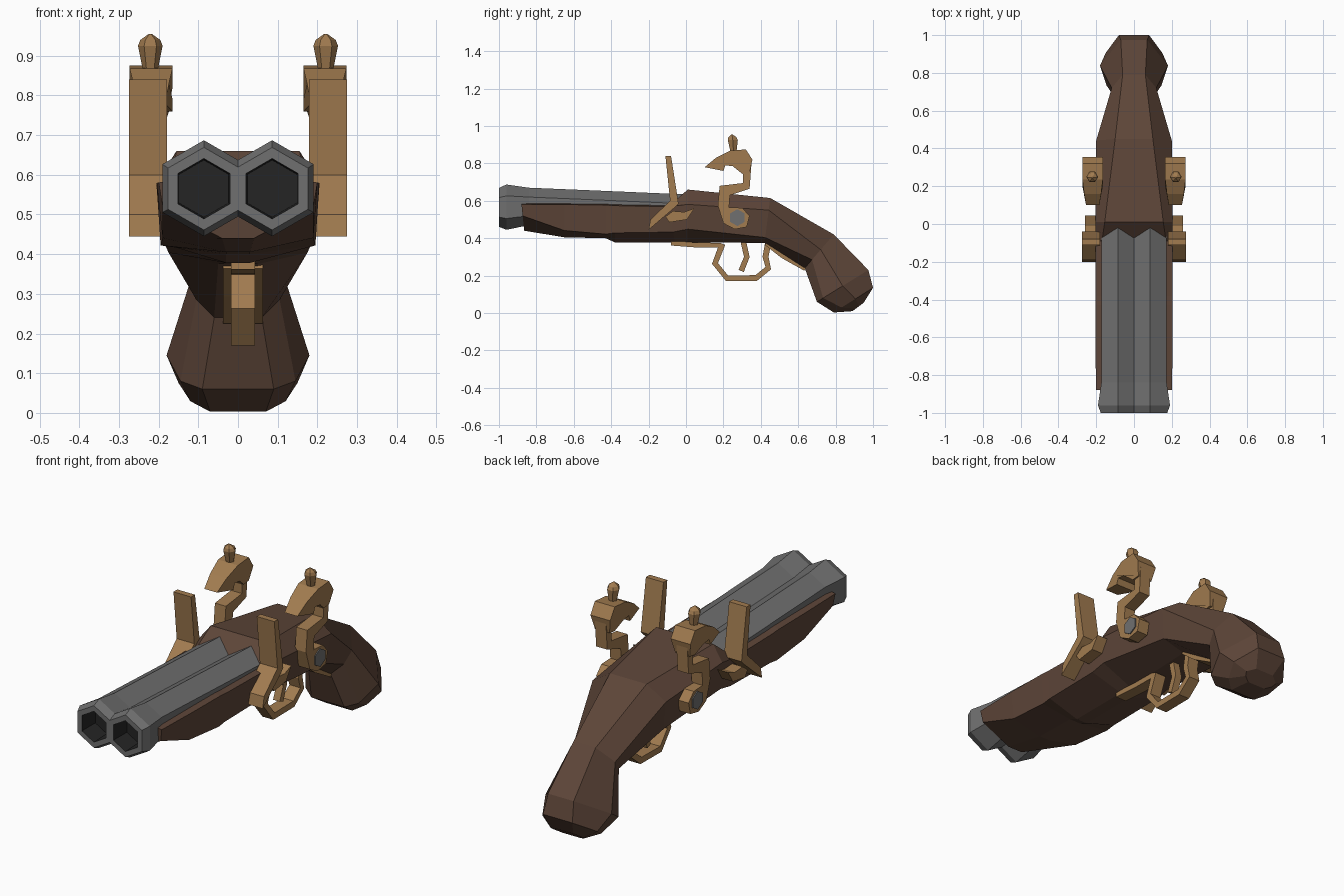
import bpy, bmesh, math
from mathutils import Vector

if "Cube" in bpy.data.objects:
    bpy.data.objects.remove(bpy.data.objects["Cube"])


def material(name, rgb):
    m = bpy.data.materials.new(name)
    m.diffuse_color = (*rgb, 1)
    m.use_nodes = True
    m.node_tree.nodes["Principled BSDF"].inputs["Base Color"].default_value = m.diffuse_color
    return m


WOOD = material("wood", (0.11, 0.06, 0.04))
BRASS = material("brass", (0.36, 0.20, 0.08))
STEEL = material("steel", (0.16, 0.16, 0.16))
DARK = material("bore_dark", (0.018, 0.018, 0.018))


def loft(name, rings, mat):
    """Join rings of points with quads and close both ends."""
    bm = bmesh.new()
    rows = [[bm.verts.new(p) for p in ring] for ring in rings]
    for a, b in zip(rows, rows[1:]):
        for i in range(len(a)):
            j = (i + 1) % len(a)
            bm.faces.new((a[i], a[j], b[j], b[i]))
    bm.faces.new(rows[0])
    bm.faces.new(rows[-1])
    bmesh.ops.recalc_face_normals(bm, faces=bm.faces)
    me = bpy.data.meshes.new(name)
    bm.to_mesh(me)
    bm.free()
    me.materials.append(mat)
    ob = bpy.data.objects.new(name, me)
    bpy.context.collection.objects.link(ob)
    return ob


def prism(name, pts, cx, hw, mat):
    """Side profile (y, z[, half width]) extruded across x."""
    half = [p[2] if len(p) > 2 else hw for p in pts]
    return loft(name, [[(cx + s * h, p[0], p[1]) for p, h in zip(pts, half)]
                       for s in (-1, 1)], mat)


def ribbon(name, path, thick, cx, hw, mat):
    """Strip of constant thickness along a (y, z) path."""
    pts = [Vector(p) for p in path]
    left, right = [], []
    for i, p in enumerate(pts):
        d = (pts[min(i + 1, len(pts) - 1)] - pts[max(i - 1, 0)]).normalized()
        n = Vector((-d.y, d.x)) * thick / 2
        left.append(p + n)
        right.append(p - n)
    rings = [[(cx - hw, *a), (cx + hw, *a), (cx + hw, *b), (cx - hw, *b)]
             for a, b in zip(left, right)]
    return loft(name, rings, mat)


def hexagon(cx, y, cz, r):
    return [(cx + r * math.sin(math.radians(60 * k)), y,
             cz + r * math.cos(math.radians(60 * k))) for k in range(6)]


# Stock: top (y, z), bottom (y, z), half widths from top to bottom, side fractions
sections = [
    (-.88, .585, -.865, .44, .17, .2, .19, .04, .03, .45),
    (-.65, .585, -.65, .405, .17, .205, .19, .03, .03, .8),
    (-.43, .583, -.43, .40, .17, .205, .195, .03, .03, .88),
    (-.38, .58, -.38, .378, .17, .205, .195, .03, .03, .75),
    (-.09, .575, -.06, .378, .17, .205, .195, .03, .03, .72),
    (.01, .66, .01, .378, .155, .205, .195, .03, .28, .75),
    (.45, .615, .42, .375, .10, .2, .175, .05, .27, .88),
    (.79, .42, .635, .24, .06, .118, .105, .06, .45, .75),
    (.975, .23, .70, .06, .07, .18, .145, .09, .5, .88),
    (1.0, .135, .79, .003, .08, .15, .12, .07, .45, .8),
    (.95, .055, .89, .01, .05, .09, .08, .05, .4, .7),
]
rings = []
for ty, tz, by, bz, t, w1, w2, b, f1, f2 in sections:
    side = [(w, ty + (by - ty) * f, tz + (bz - tz) * f)
            for w, f in ((t, 0), (w1, f1), (w2, f2), (b, 1))]
    rings.append(side + [(-x, y, z) for x, y, z in reversed(side)])
loft("stock", rings, WOOD)

for tag, s in (("left", -1), ("right", 1)):
    # Hexagonal barrel with a flared muzzle and a recessed bore
    cx = s * .086
    profile = [(-.9, .565, .072), (-1, .565, .076), (-1, .565, .104),
               (-.96, .566, .121), (-.84, .57, .1), (-.6, .56, .1),
               (.03, .533, .1)]
    barrel = loft("barrel_" + tag, [hexagon(cx, *p) for p in profile], STEEL)
    barrel.data.materials.append(DARK)
    for f in barrel.data.polygons:
        if max((barrel.data.vertices[v].co.xz - Vector((cx, .565))).length
               for v in f.vertices) < .08:
            f.material_index = 1

    # Frizzen plate with its slanted foot
    x = s * .227
    prism("frizzen_" + tag,
          [(-.11, .84), (-.08, .84), (-.04, .585), (-.065, .56),
           (-.2, .445), (-.19, .5), (-.085, .6)], x, .048, BRASS)
    # Pan below the frizzen
    prism("pan_" + tag,
          [(-.11, .515), (-.09, .485), (.005, .5), (.045, .56),
           (-.01, .54), (-.07, .545)], s * .225, .035, BRASS)
    # Curved hammer neck and round base
    prism("hammer_neck_" + tag,
          [(.17, .575), (.2, .48), (.26, .448), (.325, .46), (.34, .52),
           (.3, .562), (.23, .565), (.235, .63), (.34, .665), (.35, .8),
           (.27, .8), (.305, .74), (.305, .695), (.18, .68)],
          s * .222, .03, BRASS)
    # Hammer jaw
    prism("hammer_head_" + tag,
          [(.1, .78, .035), (.16, .83, .045), (.235, .868), (.32, .875),
           (.355, .82), (.34, .75, .04), (.3, .745, .04), (.25, .785),
           (.21, .79), (.2, .76)], s * .219, .054, BRASS)
    # Jaw screw knob
    loft("jaw_screw_" + tag,
         [[(s * .221 + r * math.cos(k * math.pi / 3),
            y + r * math.sin(k * math.pi / 3), z) for k in range(6)]
          for y, z, r in ((.255, .85, .016), (.25, .925, .031),
                          (.248, .94, .025), (.245, .955, .004))], BRASS)
    # Steel pivot screw on the hammer base
    loft("pivot_screw_" + tag,
         [[(px, .275 + .045 * math.sin(k * math.pi / 3),
            .51 + .045 * math.cos(k * math.pi / 3)) for k in range(6)]
          for px in (s * .15, s * .257)], STEEL)

# Trigger guard: front strap, loop and rear strap
GX = .0125
ribbon("guard_front_strap", [(-.08, .374), (.05, .364), (.18, .362)], .026, GX, .03, BRASS)
ribbon("guard_loop", [(.195, .37), (.155, .265), (.22, .185), (.375, .187),
                      (.44, .24), (.425, .3), (.44, .38)], .032, GX, .03, BRASS)
ribbon("guard_rear_strap", [(.43, .375), (.52, .305), (.64, .238)], .028, GX, .05, BRASS)
# Trigger
ribbon("trigger", [(.305, .39), (.325, .3), (.295, .225)], .03, GX, .018, BRASS)
